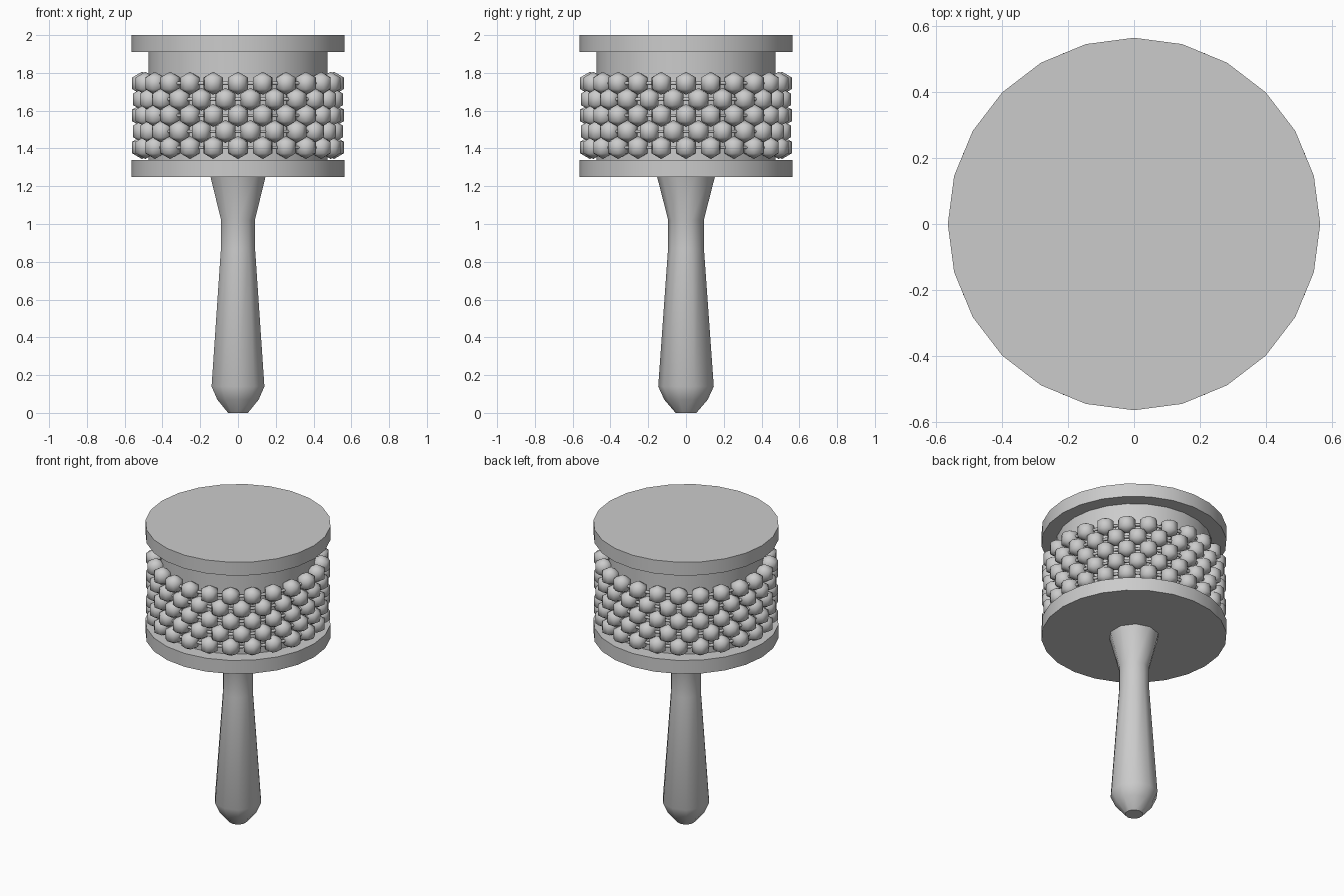
import bpy, bmesh
from math import sin, cos, pi, radians
from mathutils import Matrix

if "Cube" in bpy.data.objects:
    bpy.data.objects.remove(bpy.data.objects["Cube"])


def finish(bm, name, angle=40):
    bmesh.ops.recalc_face_normals(bm, faces=bm.faces)
    me = bpy.data.meshes.new(name)
    bm.to_mesh(me)
    bm.free()
    ob = bpy.data.objects.new(name, me)
    bpy.context.collection.objects.link(ob)
    bpy.ops.object.select_all(action='DESELECT')
    ob.select_set(True)
    bpy.context.view_layer.objects.active = ob
    bpy.ops.object.shade_smooth_by_angle(angle=radians(angle))
    return ob


def lathe(name, profile, sides, start=0.0, angle=40):
    bm = bmesh.new()
    rings = [[bm.verts.new((r * cos(start + 2 * pi * i / sides),
                            r * sin(start + 2 * pi * i / sides), z))
              for i in range(sides)] for r, z in profile]
    for a, b in zip(rings, rings[1:]):
        for i in range(sides):
            j = (i + 1) % sides
            bm.faces.new((a[i], a[j], b[j], b[i]))
    bm.faces.new(rings[0])
    bm.faces.new(rings[-1])
    return finish(bm, name, angle)


# Wooden discs and drum core
lathe("bottom_disc", [(0.565, 1.25), (0.565, 1.34)], 24)
lathe("top_disc", [(0.565, 1.91), (0.565, 2.0)], 24)
lathe("drum_core", [(0.475, 1.34), (0.475, 1.91)], 24)

# Turned handle
lathe("handle", [(0.055, 0), (0.115, 0.07), (0.147, 0.14), (0.095, 0.87),
                 (0.094, 1.02), (0.153, 1.25)], 10, pi / 2, 50)

# Five staggered strings of beads
ROWS, COUNT, RING = 5, 24, 0.508
beads = bmesh.new()
strings = bmesh.new()
for row in range(ROWS):
    z = 1.405 + 0.085 * row
    for i in range(COUNT):
        a = 2 * pi * (i + 0.5 * (row % 2)) / COUNT
        m = Matrix.Rotation(a, 4, 'Z') @ Matrix.Translation((RING, 0, z))
        bmesh.ops.create_uvsphere(beads, u_segments=8, v_segments=3,
                                  radius=0.061, matrix=m)
    # Thin cord through the row
    loops = []
    for i in range(COUNT):
        a = 2 * pi * (i + 0.5 * (row % 2)) / COUNT
        loops.append([strings.verts.new((
            (RING + 0.01 * cos(t)) * cos(a),
            (RING + 0.01 * cos(t)) * sin(a), z + 0.01 * sin(t)))
            for t in (k * pi / 3 for k in range(6))])
    for i in range(COUNT):
        p, q = loops[i], loops[(i + 1) % COUNT]
        for k in range(6):
            n = (k + 1) % 6
            strings.faces.new((p[k], q[k], q[n], p[n]))
finish(beads, "beads", 80)
finish(strings, "bead_strings", 80)
